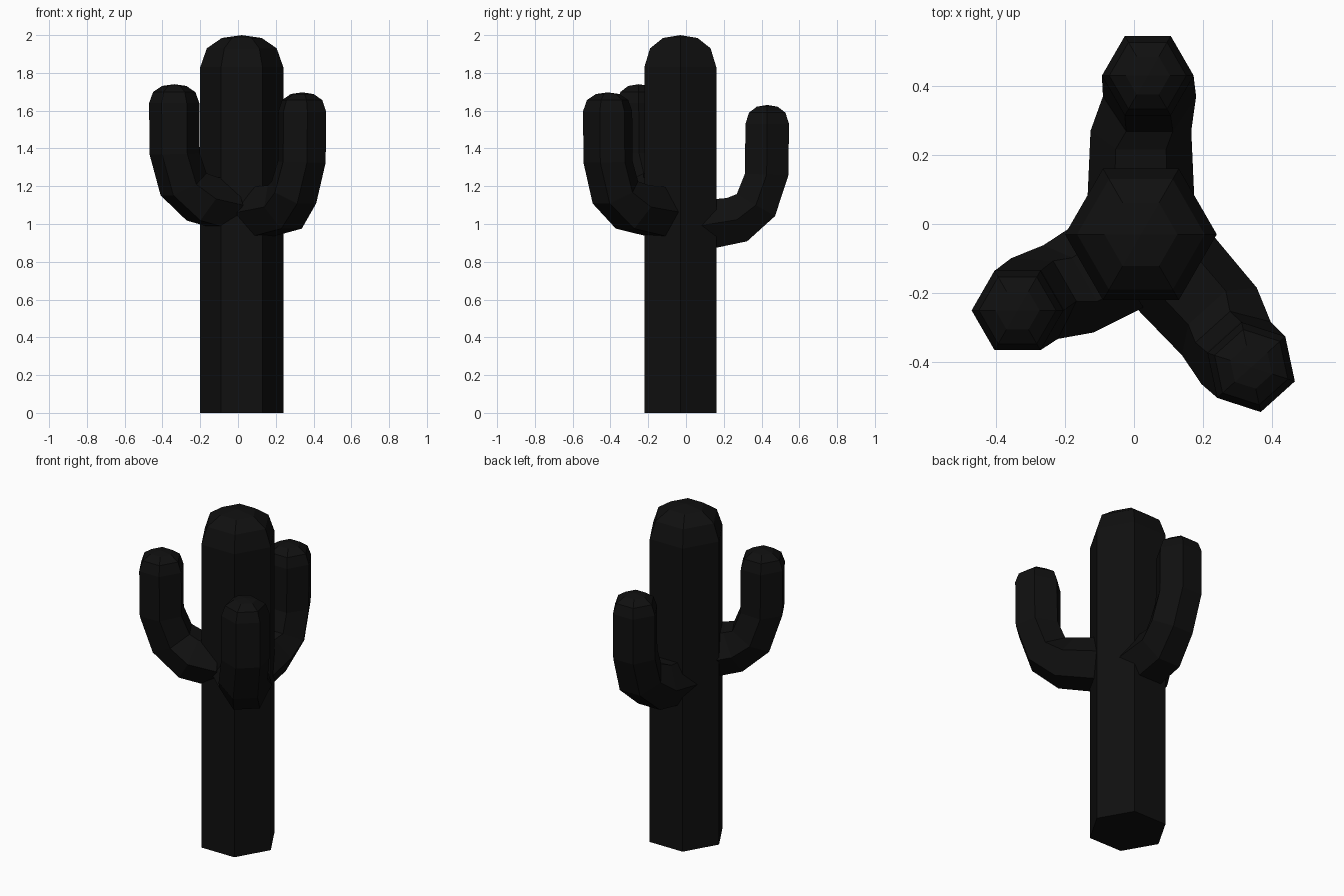
import bpy, bmesh
from math import sin, cos, pi, radians
from mathutils import Vector

if "Cube" in bpy.data.objects:
    bpy.data.objects.remove(bpy.data.objects["Cube"])

SIDES = 6
CX, CY = 0.02, -0.03          # trunk axis

mat = bpy.data.materials.new("dark_skin")
mat.diffuse_color = (0.005, 0.005, 0.005, 1)
mat.use_nodes = True
mat.node_tree.nodes["Principled BSDF"].inputs["Base Color"].default_value = mat.diffuse_color


def loft(name, rings, apex):
    """Flat-shaded tube through hexagonal rings, closed by a pointed tip.
    Each ring is (centre, side vector, depth vector, radius)."""
    bm = bmesh.new()
    loops = []
    for c, u, v, r in rings:
        loops.append([bm.verts.new(c + r * (cos(2 * pi * i / SIDES) * u + sin(2 * pi * i / SIDES) * v))
                      for i in range(SIDES)])
    for a, b in zip(loops, loops[1:]):
        for i in range(SIDES):
            j = (i + 1) % SIDES
            bm.faces.new((a[i], a[j], b[j], b[i]))
    tip = bm.verts.new(apex)
    for i in range(SIDES):
        bm.faces.new((loops[-1][i], loops[-1][(i + 1) % SIDES], tip))
    bm.faces.new(loops[0][::-1])
    bmesh.ops.recalc_face_normals(bm, faces=bm.faces[:])
    me = bpy.data.meshes.new(name)
    bm.to_mesh(me)
    bm.free()
    me.materials.append(mat)
    ob = bpy.data.objects.new(name, me)
    bpy.context.collection.objects.link(ob)


# rounded cap: (fraction of radius, fraction of cap height)
CAP = [(1, 0), (0.84, 0.59), (0.48, 0.91)]

# trunk
X, Y = Vector((1, 0, 0)), Vector((0, 1, 0))
rings = [(Vector((CX, CY, 0)), X, Y, 0.22)]
rings += [(Vector((CX, CY, 1.83 + 0.17 * h)), X, Y, 0.22 * f) for f, h in CAP]
loft("trunk", rings, Vector((CX, CY, 2.0)))

# arm path: distance from axis, sideways shift, height, tilt in degrees, radius
ARM = [(0.10, 0.0, 0.99, 0, 0.155),
       (0.30, 0.0, 1.023, 25, 0.146),
       (0.40, 0.025, 1.10, 60, 0.135),
       (0.457, 0.02, 1.262, 88, 0.133)]


def arm(name, angle, out, side, up):
    a = radians(angle)
    radial = Vector((cos(a), sin(a), 0))
    lateral = Vector((sin(a), -cos(a), 0))
    base = Vector((CX, CY, 0))

    def place(r, s, z):
        return base + radial * r + lateral * s + Vector((0, 0, z + up))

    rs = []
    for i, (r, s, z, tilt, rad) in enumerate(ARM):
        t = radians(tilt)
        v = radial * sin(t) - Vector((0, 0, cos(t)))
        rs.append((place(r + (out if i else 0), s + side, z), lateral, v, rad))
    for f, h in CAP:
        rs.append((place(0.46 + out, 0.02 + side, 1.53 + 0.10 * h), lateral, radial, 0.133 * f))
    loft(name, rs, place(0.46 + out, 0.02 + side, 1.63))


# three upturned arms
arm("back_arm", 90, 0, 0, 0)
arm("left_arm", 210, -0.04, -0.032, 0.11)
arm("right_arm", -48, 0.04, 0, 0.067)
